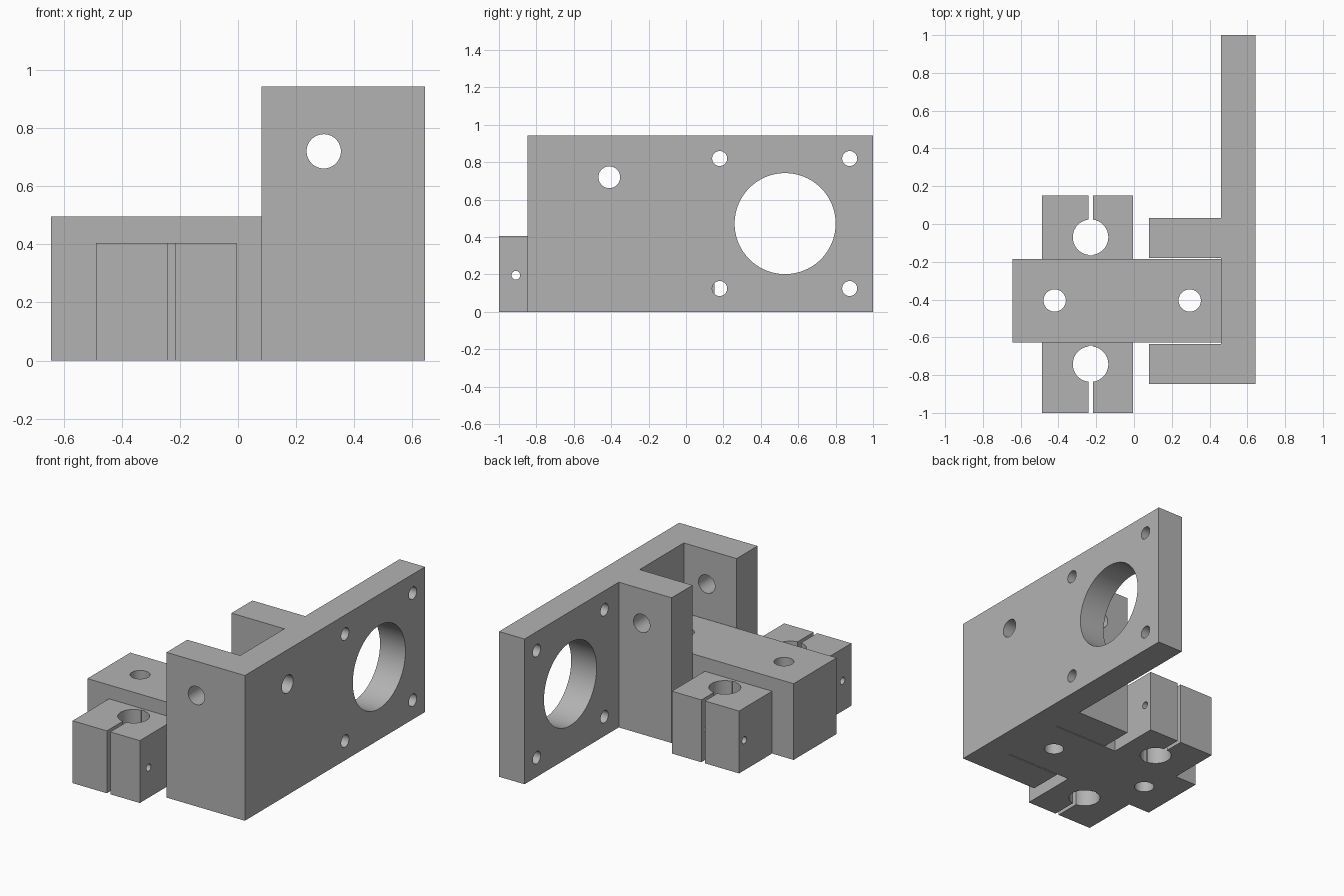
import bpy, bmesh, math
from mathutils import Vector

if "Cube" in bpy.data.objects:
    bpy.data.objects.remove(bpy.data.objects["Cube"])

grey = bpy.data.materials.new("light_grey")
grey.diffuse_color = (0.45, 0.45, 0.45, 1)
grey.use_nodes = True
grey.node_tree.nodes["Principled BSDF"].inputs["Base Color"].default_value = grey.diffuse_color


def prism(name, outline, z0, z1):
    """Extrude a counter-clockwise plan outline from z0 to z1."""
    bm = bmesh.new()
    base = bm.faces.new([bm.verts.new((x, y, z0)) for x, y in outline])
    new = bmesh.ops.extrude_face_region(bm, geom=[base])["geom"]
    bmesh.ops.translate(bm, vec=(0, 0, z1 - z0),
                        verts=[v for v in new if isinstance(v, bmesh.types.BMVert)])
    bmesh.ops.recalc_face_normals(bm, faces=bm.faces)
    me = bpy.data.meshes.new(name)
    bm.to_mesh(me)
    bm.free()
    me.materials.append(grey)
    ob = bpy.data.objects.new(name, me)
    bpy.context.collection.objects.link(ob)
    return ob


def box(name, x0, x1, y0, y1, z0, z1):
    return prism(name, [(x0, y0), (x1, y0), (x1, y1), (x0, y1)], z0, z1)


def combine(target, tool, operation):
    """Apply a boolean and discard the tool object."""
    bpy.context.view_layer.objects.active = target
    mod = target.modifiers.new("bool", "BOOLEAN")
    mod.operation, mod.solver, mod.object = operation, "EXACT", tool
    bpy.ops.object.modifier_apply(modifier=mod.name)
    bpy.data.objects.remove(tool, do_unlink=True)


def drill(target, centre, radius, axis, length, sides=48):
    """Cut a round hole along the given axis."""
    ring = [(radius * math.cos(2 * math.pi * i / sides),
             radius * math.sin(2 * math.pi * i / sides)) for i in range(sides)]
    tool = prism("drill_cutter", ring, -length / 2, length / 2)
    tool.data.transform(Vector(axis).to_track_quat("Z", "Y").to_matrix().to_4x4())
    tool.location = centre
    tool.hide_render = True
    bpy.context.view_layer.update()
    combine(target, tool, "DIFFERENCE")


X, Y, Z = (1, 0, 0), (0, 1, 0), (0, 0, 1)

# Mounting bracket: long plate with two arms forming a fork
bracket = prism("motor_bracket", [
    (0.08, -0.848), (0.643, -0.848), (0.643, 1.0), (0.46, 1.0), (0.46, 0.033),
    (0.08, 0.033), (0.08, -0.181), (0.46, -0.181), (0.46, -0.634), (0.08, -0.634)],
    0, 0.943)
drill(bracket, (0.55, 0.53, 0.472), 0.27, X, 0.5, 96)
for y in (0.18, 0.875):
    for z in (0.125, 0.82):
        drill(bracket, (0.55, y, z), 0.04, X, 0.5)
drill(bracket, (0.55, -0.41, 0.72), 0.058, X, 0.5)
drill(bracket, (0.295, -0.4, 0.72), 0.059, Y, 2)

# Sliding bar with a split rod clamp on each side
carriage = box("clamp_carriage", -0.643, 0.46, -0.627, -0.186, 0, 0.495)
combine(carriage, box("clamp_blocks", -0.488, -0.005, -1.0, 0.152, 0, 0.405), "UNION")
for x in (-0.42, 0.295):
    drill(carriage, (x, -0.405, 0.25), 0.059, Z, 1)
for rod_y, bolt_y, slit in ((-0.742, -0.91, (-1.1, -0.644)),
                            (-0.07, 0.098, (-0.168, 0.25))):
    drill(carriage, (-0.23, rod_y, 0.2), 0.094, Z, 1, 64)
    combine(carriage, box("slit_cutter", -0.242, -0.217, *slit, -0.1, 0.6), "DIFFERENCE")
    drill(carriage, (-0.25, bolt_y, 0.196), 0.023, X, 1, 32)

# Smooth the bores and keep the machined edges sharp
for ob in (bracket, carriage):
    bpy.ops.object.select_all(action="DESELECT")
    ob.select_set(True)
    bpy.context.view_layer.objects.active = ob
    bpy.ops.object.shade_smooth_by_angle(angle=math.radians(30))
